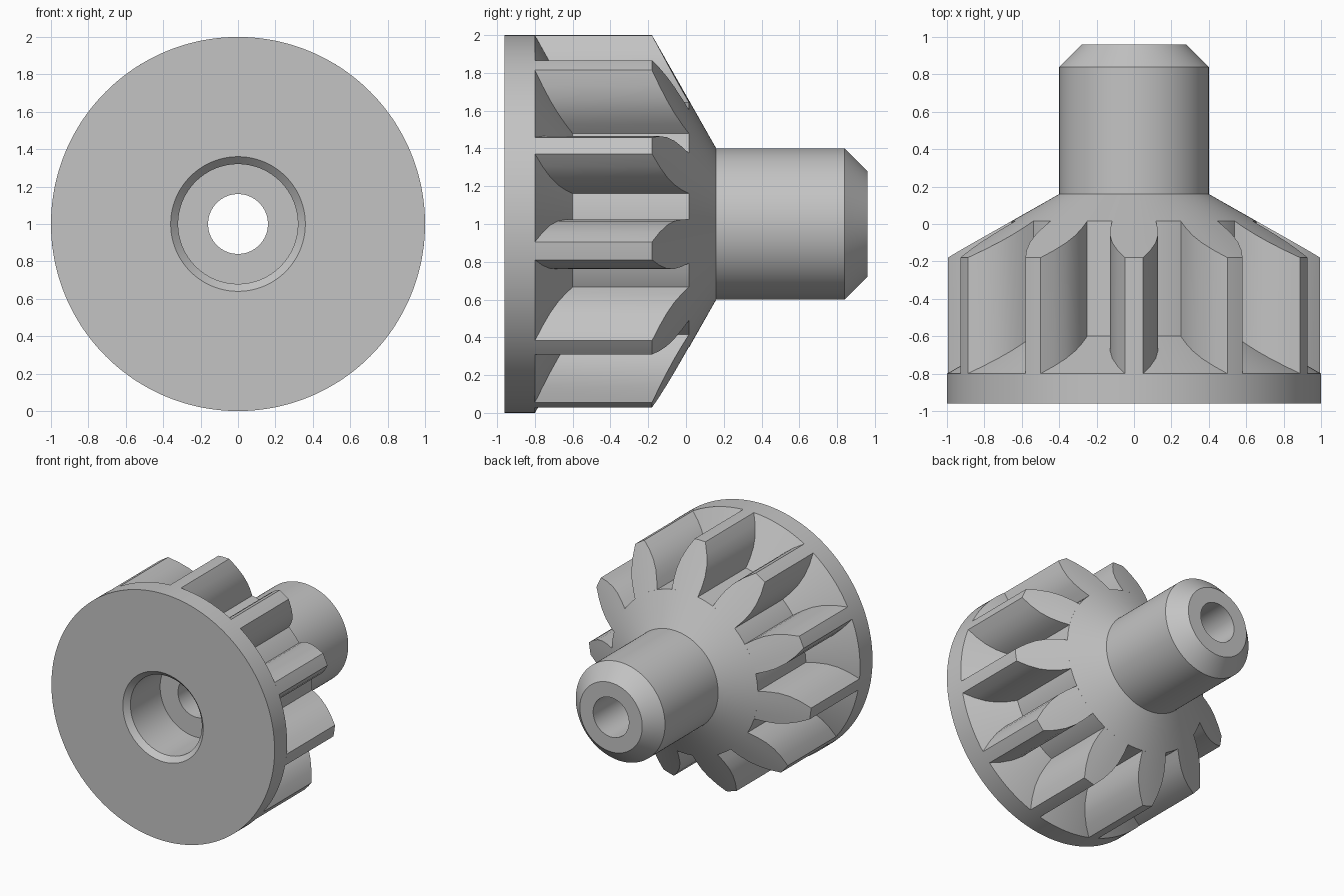
import bpy
import bmesh
import math

if "Cube" in bpy.data.objects:
    bpy.data.objects.remove(bpy.data.objects["Cube"], do_unlink=True)

TEETH = 11
SEGMENTS = TEETH * 16
ROOT_R, TIP_R = 0.655, 1.0
FLANGE_Y = -0.8

grey = bpy.data.materials.new("light_grey")
grey.use_nodes = True
colour = (0.55, 0.55, 0.55, 1)
grey.diffuse_color = colour
grey.node_tree.nodes["Principled BSDF"].inputs["Base Color"].default_value = colour


def cone_y(r):
    """Height along the axis of the rear cone at a radius."""
    return 0.16 - (r - 0.4) / 0.6 * 0.34


def finish(bm, name):
    """Turn a bmesh into a shaded object on the gear axis."""
    bmesh.ops.recalc_face_normals(bm, faces=bm.faces)
    mesh = bpy.data.meshes.new(name)
    bm.to_mesh(mesh)
    bm.free()
    mesh.materials.append(grey)
    obj = bpy.data.objects.new(name, mesh)
    obj.location.z = 1
    bpy.context.collection.objects.link(obj)
    bpy.ops.object.select_all(action="DESELECT")
    obj.select_set(True)
    bpy.context.view_layer.objects.active = obj
    bpy.ops.object.shade_smooth_by_angle(angle=math.radians(25))
    return obj


def lathe(profile, name):
    """Revolve a closed (radius, y) profile around the y axis."""
    bm = bmesh.new()
    rings = []
    for i in range(SEGMENTS):
        a = math.tau * i / SEGMENTS
        rings.append([bm.verts.new((r * math.sin(a), y, r * math.cos(a)))
                      for r, y in profile])
    for i, ring in enumerate(rings):
        nxt = rings[(i + 1) % SEGMENTS]
        for j in range(len(profile)):
            k = (j + 1) % len(profile)
            bm.faces.new((ring[j], ring[k], nxt[k], nxt[j]))
    return finish(bm, name)


# Flange, ramped root, cone, shaft and stepped bore in one turned body
lathe([
    (0.36, -0.96), (1.0, -0.96), (1.0, FLANGE_Y),
    (ROOT_R, -0.6), (ROOT_R, cone_y(ROOT_R)),
    (0.4, 0.16), (0.4, 0.84), (0.28, 0.96),
    (0.16, 0.96), (0.16, -0.54), (0.32, -0.54), (0.32, -0.92),
], "gear_body")

# One curved tooth: (radius, half width) rows, clipped by the rear cone
FLANK = [(ROOT_R, 0.117), (0.72, 0.126), (0.79, 0.128), (0.86, 0.116),
         (0.93, 0.088), (TIP_R, 0.048)]
COLUMNS = 5
bm = bmesh.new()
front, rear = [], []
for r, half in FLANK:
    spread = math.asin(half / r)
    angles = [spread * (2 * c / (COLUMNS - 1) - 1) for c in range(COLUMNS)]
    for grid, y in ((front, FLANGE_Y), (rear, cone_y(r))):
        grid.append([bm.verts.new((r * math.sin(a), y, r * math.cos(a)))
                     for a in angles])
last = len(FLANK) - 1
for i in range(last):
    for grid in (front, rear):
        for c in range(COLUMNS - 1):
            bm.faces.new((grid[i][c], grid[i][c + 1],
                          grid[i + 1][c + 1], grid[i + 1][c]))
    for c in (0, COLUMNS - 1):
        bm.faces.new((front[i][c], front[i + 1][c], rear[i + 1][c], rear[i][c]))
for i in (0, last):
    for c in range(COLUMNS - 1):
        bm.faces.new((front[i][c], front[i][c + 1], rear[i][c + 1], rear[i][c]))
tooth = finish(bm, "gear_tooth")

# Remaining teeth share the mesh, turned around the axis
for n in range(1, TEETH):
    copy = tooth.copy()
    copy.name = f"gear_tooth_{n + 1}"
    copy.rotation_euler.y = math.tau * n / TEETH
    bpy.context.collection.objects.link(copy)
